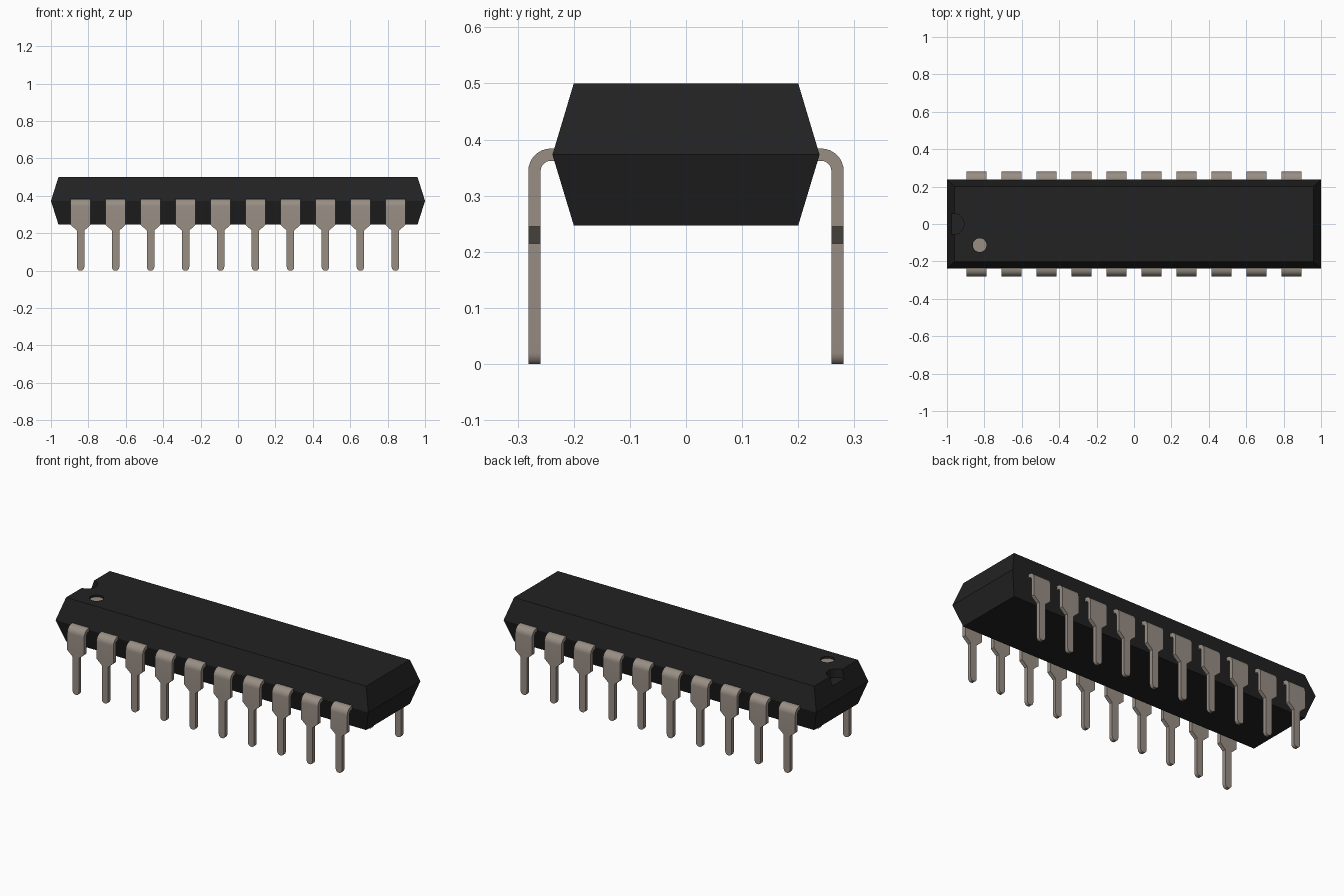
import bpy
import bmesh
import math

old = bpy.data.objects.get("Cube")
if old:
    bpy.data.objects.remove(old, do_unlink=True)


def material(name, rgb, metallic=0.0):
    mat = bpy.data.materials.new(name)
    mat.use_nodes = True
    mat.diffuse_color = (*rgb, 1)
    bsdf = mat.node_tree.nodes["Principled BSDF"]
    bsdf.inputs["Base Color"].default_value = (*rgb, 1)
    return mat


BLACK = material("black plastic", (0.016, 0.016, 0.016))
TIN = material("tin grey", (0.314, 0.27, 0.231))


def add_object(name, mesh, mat):
    obj = bpy.data.objects.new(name, mesh)
    bpy.context.collection.objects.link(obj)
    if not mesh.materials:
        mesh.materials.append(mat)
    return obj


def loft(name, rings, mat):
    """Skin a row of four-sided rings and cap both ends."""
    bm = bmesh.new()
    rows = [[bm.verts.new(p) for p in ring] for ring in rings]
    for a, b in zip(rows, rows[1:]):
        for i in range(4):
            j = (i + 1) % 4
            bm.faces.new((a[i], a[j], b[j], b[i]))
    bm.faces.new(rows[0])
    bm.faces.new(rows[-1])
    bmesh.ops.recalc_face_normals(bm, faces=bm.faces)
    mesh = bpy.data.meshes.new(name)
    bm.to_mesh(mesh)
    bm.free()
    return add_object(name, mesh, mat)


def cylinder(name, x, y, radius, bottom, top, mat):
    bpy.ops.mesh.primitive_cylinder_add(
        vertices=32, radius=radius, depth=top - bottom,
        location=(x, y, (top + bottom) / 2))
    obj = bpy.context.object
    obj.name = name
    obj.data.materials.append(mat)
    return obj


def activate(obj):
    bpy.ops.object.select_all(action="DESELECT")
    obj.select_set(True)
    bpy.context.view_layer.objects.active = obj


def cut(target, cutter):
    mod = target.modifiers.new("cut", "BOOLEAN")
    mod.operation = "DIFFERENCE"
    mod.solver = "EXACT"
    mod.object = cutter
    activate(target)
    bpy.ops.object.modifier_apply(modifier=mod.name)
    bpy.data.objects.remove(cutter, do_unlink=True)


# Body: two tapered halves meeting at the widest line
TOP, MID, BOTTOM = 0.5, 0.373, 0.247


def body_ring(hx, hy, z):
    return [(-hx, -hy, z), (hx, -hy, z), (hx, hy, z), (-hx, hy, z)]


body = loft("body", [body_ring(0.96, 0.2, BOTTOM), body_ring(1.0, 0.238, MID),
                     body_ring(0.96, 0.2, TOP)], BLACK)

# Round end notch and shallow marker dimple
cut(body, cylinder("notch_cutter", -0.965, 0, 0.056, TOP - 0.05, TOP + 0.1, BLACK))
MARK_X, MARK_Y, MARK_R = -0.825, -0.113, 0.037
cut(body, cylinder("dimple_cutter", MARK_X, MARK_Y, MARK_R, TOP - 0.014, TOP + 0.1, BLACK))
cylinder("marker_dot", MARK_X, MARK_Y, MARK_R, TOP - 0.016, TOP - 0.011, TIN)

# Pin: strip bent down beside the body, shoulder tapering to a rounded leg
OUTER, INNER = 0.04, 0.018
BEND_Y, BEND_Z = 0.241, 0.344
WIDE, NARROW = 0.054, 0.02


def pin_ring(y_in, z_in, y_out, z_out, w):
    return [(-w, -y_in, z_in), (w, -y_in, z_in), (w, -y_out, z_out), (-w, -y_out, z_out)]


rings = [pin_ring(0.2, BEND_Z + INNER, 0.2, BEND_Z + OUTER, WIDE)]
for step in range(9):
    a = math.pi / 2 * step / 8
    s, c = math.sin(a), math.cos(a)
    rings.append(pin_ring(BEND_Y + INNER * s, BEND_Z + INNER * c,
                          BEND_Y + OUTER * s, BEND_Z + OUTER * c, WIDE))
stations = [(0.245, WIDE), (0.215, NARROW)]
for step in range(5):
    a = math.radians(17 * step)
    stations.append((0.02 * (1 - math.sin(a) / math.sin(math.radians(68))),
                     NARROW * math.cos(a)))
for z, w in stations:
    rings.append(pin_ring(BEND_Y + INNER, z, BEND_Y + OUTER, z, w))

pin = loft("front_pin_1", rings, TIN)
activate(pin)
bpy.ops.object.shade_smooth_by_angle(angle=math.radians(30))

# Two rows of ten pins
COUNT, PITCH = 10, 0.187
for side, turn in (("front", 0), ("back", math.pi)):
    for i in range(COUNT):
        first = side == "front" and i == 0
        obj = pin if first else add_object(f"{side}_pin_{i + 1}", pin.data, TIN)
        obj.location.x = (i - (COUNT - 1) / 2) * PITCH
        obj.rotation_euler.z = turn
